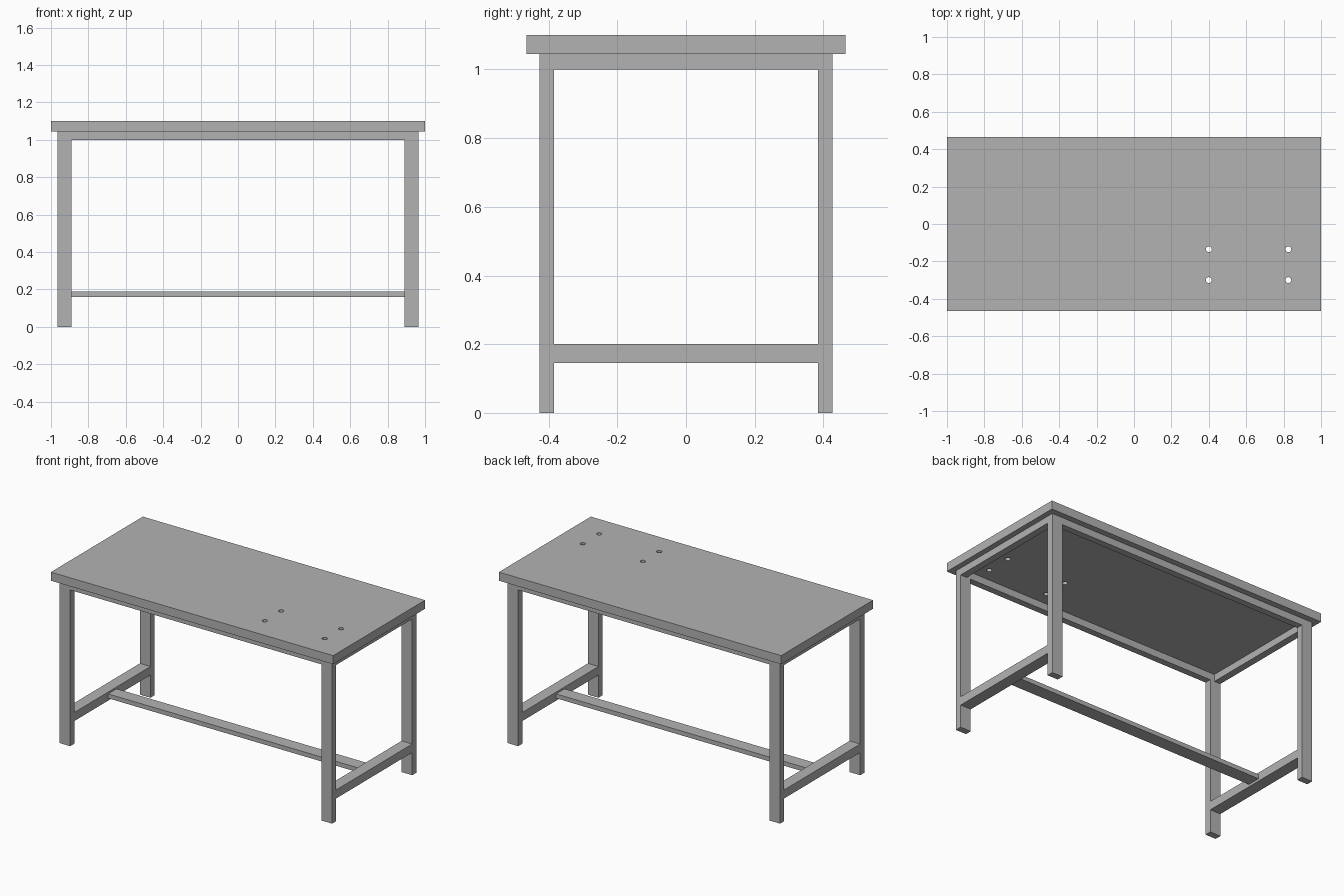
import bpy

if "Cube" in bpy.data.objects:
    bpy.data.objects.remove(bpy.data.objects["Cube"], do_unlink=True)

grey = bpy.data.materials.new("plain_grey")
grey.use_nodes = True
COLOUR = (0.45, 0.45, 0.45, 1)
grey.diffuse_color = COLOUR
grey.node_tree.nodes["Principled BSDF"].inputs["Base Color"].default_value = COLOUR


def box(name, x, y, z):
    """Box spanning the given (low, high) ranges."""
    spans = (x, y, z)
    bpy.ops.mesh.primitive_cube_add(size=1, location=[(a + b) / 2 for a, b in spans])
    ob = bpy.context.object
    ob.name = name
    ob.scale = [b - a for a, b in spans]
    bpy.ops.object.transform_apply(location=False, rotation=False, scale=True)
    ob.data.materials.append(grey)
    return ob


def mirrored(span, side):
    return tuple(sorted(side * v for v in span))


# Key sizes
LEG_X, LEG_Y = (0.89, 0.965), (0.385, 0.427)
TOP_Z = (1.045, 1.10)
APRON_Z = (1.0, TOP_Z[0])
APRON_X = (0.92, LEG_X[1])

# Table top with four drilled holes
top = box("table_top", (-1, 1), (-0.465, 0.465), TOP_Z)
for hx in (0.40, 0.825):
    for hy in (-0.135, -0.30):
        bpy.ops.mesh.primitive_cylinder_add(vertices=16, radius=0.016, depth=0.3,
                                            location=(hx, hy, TOP_Z[1]))
        cutter = bpy.context.object
        cutter.name = "hole_cutter"
        cutter.data.materials.append(grey)
        cut = top.modifiers.new("hole", 'BOOLEAN')
        cut.operation, cut.solver, cut.object = 'DIFFERENCE', 'EXACT', cutter
        bpy.context.view_layer.objects.active = top
        bpy.ops.object.modifier_apply(modifier=cut.name)
        bpy.data.objects.remove(cutter, do_unlink=True)

# Legs
for sx, x_name in ((1, "left"), (-1, "right")):
    for sy, y_name in ((1, "back"), (-1, "front")):
        box(f"{y_name}_{x_name}_leg", mirrored(LEG_X, sx), mirrored(LEG_Y, sy), (0, TOP_Z[0]))

# End aprons and low end rails, between the legs
inner_y = (-LEG_Y[0], LEG_Y[0])
for sx, name in ((1, "left"), (-1, "right")):
    box(f"{name}_apron", mirrored(APRON_X, sx), inner_y, APRON_Z)
    box(f"{name}_rail", mirrored(LEG_X, sx), inner_y, (0.145, 0.20))

# Long aprons and the flat stretcher
inner_x = (-LEG_X[0], LEG_X[0])
for sy, name in ((1, "back"), (-1, "front")):
    box(f"{name}_apron", inner_x, mirrored(LEG_Y, sy), APRON_Z)
box("stretcher", inner_x, (-0.043, 0.043), (0.16, 0.188))
